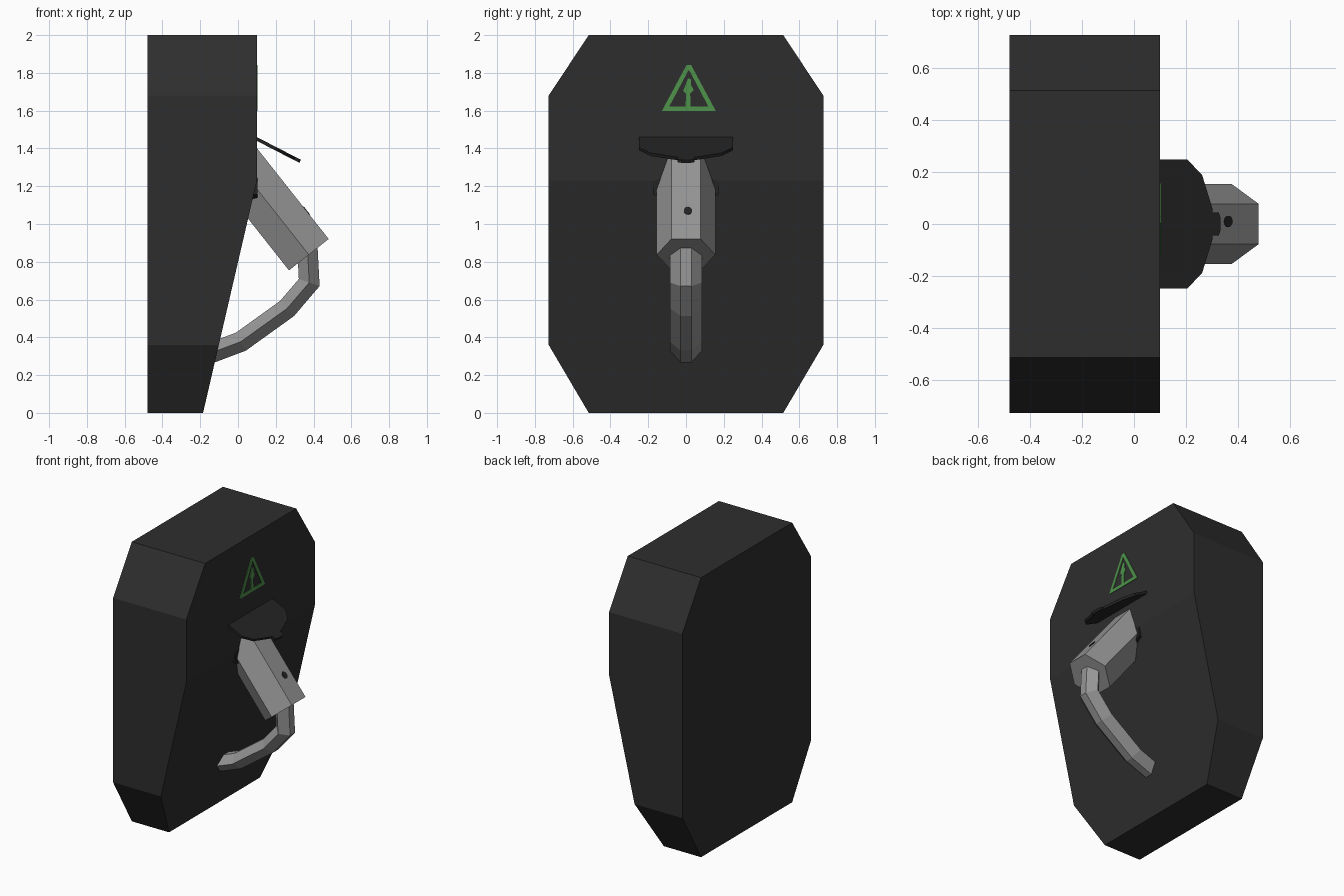
import bpy, bmesh, math
from mathutils import Vector

if "Cube" in bpy.data.objects:
    bpy.data.objects.remove(bpy.data.objects["Cube"])


def material(name, r, g, b):
    m = bpy.data.materials.new(name)
    m.diffuse_color = (r, g, b, 1)
    m.use_nodes = True
    m.node_tree.nodes["Principled BSDF"].inputs["Base Color"].default_value = m.diffuse_color
    return m


CHARCOAL = material("charcoal", 0.027, 0.027, 0.027)
BLACK = material("near_black", 0.017, 0.017, 0.017)
GREY = material("metal_grey", 0.30, 0.30, 0.30)
GREEN = material("sign_green", 0.075, 0.29, 0.07)


def finish(name, bm, mat):
    bmesh.ops.recalc_face_normals(bm, faces=bm.faces)
    me = bpy.data.meshes.new(name)
    bm.to_mesh(me)
    bm.free()
    me.materials.append(mat)
    ob = bpy.data.objects.new(name, me)
    bpy.context.collection.objects.link(ob)
    return ob


def add_slab(bm, pts, vec):
    """Closed prism: polygon pts swept along vec."""
    n = len(pts)
    a = [bm.verts.new(p) for p in pts]
    b = [bm.verts.new(Vector(p) + Vector(vec)) for p in pts]
    bm.faces.new(a)
    bm.faces.new(b[::-1])
    for i in range(n):
        j = (i + 1) % n
        bm.faces.new((a[i], a[j], b[j], b[i]))


def slab(name, pts, vec, mat):
    bm = bmesh.new()
    add_slab(bm, pts, vec)
    return finish(name, bm, mat)


def tube(name, path, section, mat):
    """Sweep a (y, normal) section along an x-z path with mitred corners."""
    bm = bmesh.new()
    path = [Vector(p) for p in path]
    dirs = [(b - a).normalized() for a, b in zip(path, path[1:])]
    rings = []
    for i, p in enumerate(path):
        d0, d1 = dirs[max(i - 1, 0)], dirs[min(i, len(dirs) - 1)]
        d = (d0 + d1).normalized()
        nrm = Vector((-d.y, d.x)) / d.dot(d0)
        rings.append([bm.verts.new((p.x + nrm.x * t, y, p.y + nrm.y * t))
                      for y, t in section])
    n = len(section)
    for r0, r1 in zip(rings, rings[1:]):
        for i in range(n):
            j = (i + 1) % n
            bm.faces.new((r0[i], r0[j], r1[j], r1[i]))
    bm.faces.new(rings[0])
    bm.faces.new(rings[-1][::-1])
    return finish(name, bm, mat)


def hexagon(w, flat, h):
    return [(w, 0), (flat, h), (-flat, h), (-w, 0), (-flat, -h), (flat, -h)]


# Octagonal housing, lower front sliced back at a slant
half = [(0.515, 0), (0.727, 0.36), (0.727, 1.68), (0.515, 2)]
outline = half + [(-y, z) for y, z in reversed(half)]
bm = bmesh.new()
add_slab(bm, [(-0.48, y, z) for y, z in outline], (0.58, 0, 0))
cut = bmesh.ops.bisect_plane(bm, geom=bm.verts[:] + bm.edges[:] + bm.faces[:],
                             plane_co=(0.10, 0, 1.23), plane_no=(1.23, 0, -0.285),
                             clear_outer=True)
bmesh.ops.holes_fill(bm, edges=[e for e in bm.edges if e.is_boundary])
finish("housing", bm, CHARCOAL)

# Slanted hexagonal spout and the dark rim where it meets the wall
axis = Vector((0.62, -0.7846))
end = Vector((0.375, 0.8375))
tube("spout", [end - axis * 0.66, end], hexagon(0.155, 0.0775, 0.134), GREY)
slab("spout_rim", [(0.0, 0.173 * math.cos(math.pi * (i + .5) / 4) / math.cos(math.pi / 8),
                    1.19 + 0.09 * math.sin(math.pi * (i + .5) / 4)) for i in range(8)],
     (0.102, 0, 0), BLACK)

# Small round button lying on the spout's upper face
up = Vector((0.7846, 0, 0.62))
along = Vector((0.62, 0, -0.7846))
c = Vector((0.36, 0.01, 1.068))
slab("spout_button", [c - up * 0.01 + along * 0.026 * math.cos(math.tau * i / 10)
                      + Vector((0, 0.022 * math.sin(math.tau * i / 10), 0))
                      for i in range(10)], up * 0.016, BLACK)

# Curved hose from the spout back into the housing
tube("hose", [(0.365, 0.92), (0.377, 0.69), (0.26, 0.553), (0.015, 0.377),
              (-0.11, 0.33), (-0.19, 0.30)], hexagon(0.085, 0.028, 0.054), GREY)

# Tilted hood with a small front tab
side = [(0.09, 0.248), (0.205, 0.248), (0.262, 0.19), (0.302, 0.06),
        (0.302, 0.045), (0.326, 0.045), (0.333, 0.025)]
hood = side + [(x, -y) for x, y in reversed(side)]
slab("hood", [(x, y, 1.465 - 0.515 * (x - 0.09)) for x, y in hood],
     (-0.008, 0, -0.016), BLACK)

# Triangular warning plate: three border strips and a sprout-like mark
X, T, CY = 0.099, (0.005, 0, 0), 0.015
outer = [(-0.143, 1.598), (0.143, 1.598), (0.012, 1.842), (-0.012, 1.842)]
inner = [(-0.104, 1.621), (0.104, 1.621), (0.003, 1.812), (-0.003, 1.812)]
bm = bmesh.new()


def sign_piece(pts):
    add_slab(bm, [(X, CY + y, z) for y, z in pts], T)


for i in range(4):
    j = (i + 1) % 4
    sign_piece([outer[i], outer[j], inner[j], inner[i]])
sign_piece([(-0.018, 1.621), (0.010, 1.621), (0.007, 1.69), (-0.014, 1.69)])
sign_piece([(-0.014, 1.69), (0.007, 1.69), (0.026, 1.71), (0.012, 1.735),
            (0.012, 1.765), (-0.004, 1.772), (-0.018, 1.735), (-0.030, 1.705)])
finish("warning_sign", bm, GREEN)
